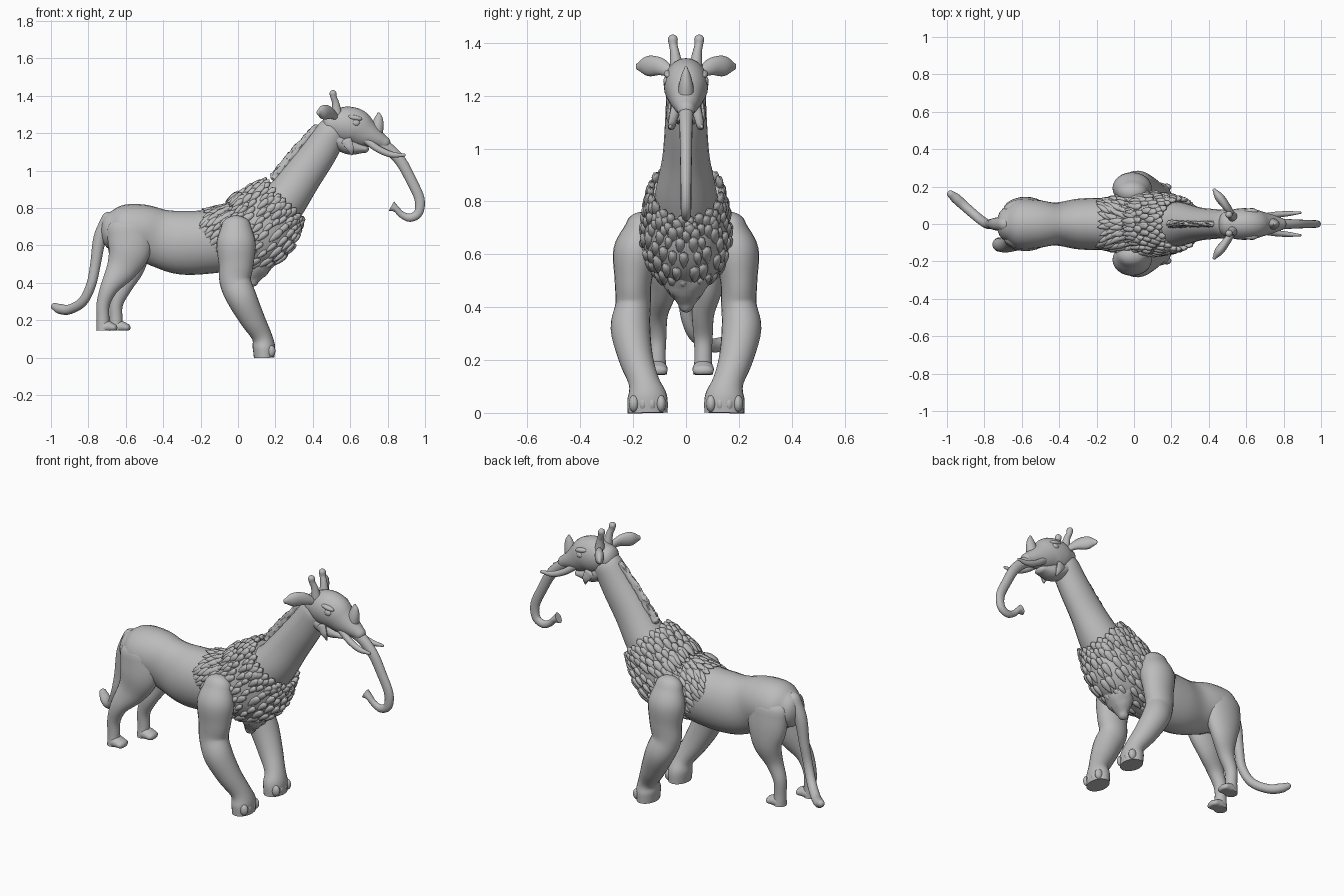
import bpy, bmesh, math, random
from mathutils import Vector, Matrix

cube = bpy.data.objects.get("Cube")
if cube:
    bpy.data.objects.remove(cube, do_unlink=True)
random.seed(4)

grey = bpy.data.materials.new("plain grey")
grey.use_nodes = True
colour = (.5, .5, .5, 1)
grey.diffuse_color = colour
grey.node_tree.nodes["Principled BSDF"].inputs["Base Color"].default_value = colour


def finish(name, bm, sharp=50):
    """Turn a bmesh into a smooth shaded grey object."""
    bmesh.ops.recalc_face_normals(bm, faces=bm.faces[:])
    mesh = bpy.data.meshes.new(name)
    bm.to_mesh(mesh)
    bm.free()
    obj = bpy.data.objects.new(name, mesh)
    bpy.context.collection.objects.link(obj)
    mesh.materials.append(grey)
    bpy.ops.object.select_all(action='DESELECT')
    obj.select_set(True)
    bpy.context.view_layer.objects.active = obj
    bpy.ops.object.shade_smooth_by_angle(angle=math.radians(sharp))
    return obj


def spline(keys, steps):
    """Catmull-Rom samples through tuples of x, y, z, side radius, other radius."""
    keys = [Vector(k) for k in keys]
    keys = [keys[0] * 2 - keys[1]] + keys + [keys[-1] * 2 - keys[-2]]
    out = []
    for a, b, c, d in zip(keys, keys[1:], keys[2:], keys[3:]):
        for i in range(steps):
            t = i / steps
            out.append((b * 2 + (c - a) * t + (a * 2 - b * 5 + c * 4 - d) * t ** 2
                        + (b * 3 - a - c * 3 + d) * t ** 3) / 2)
    return out + [keys[-2]]


def frames(keys, steps, ref, start, end):
    """Rings as centre, tangent, side and up vectors, with optional domed ends."""
    pts = spline(keys, steps)
    rings = []
    for i, p in enumerate(pts):
        ahead, behind = pts[min(i + 1, len(pts) - 1)], pts[max(i - 1, 0)]
        t = (ahead.xyz - behind.xyz) if len(p) < 4 else Vector(ahead[:3]) - Vector(behind[:3])
        t.normalize()
        side = (ref - t * ref.dot(t)).normalized()
        rings.append((Vector(p[:3]), t, side * p[3], t.cross(side) * p[4]))

    def dome(ring, sign, depth):
        c, t, s, u = ring
        r = min(s.length, u.length) * depth
        return [(c + t * sign * r * math.sin(a), t, s * math.cos(a), u * math.cos(a))
                for a in (.4, .8, 1.2, 1.5)]
    first = dome(rings[0], -1, start)[::-1] if start else []
    last = dome(rings[-1], 1, end) if end else []
    return first + rings + last


def loft(name, keys, start=1, end=1, steps=5, sides=24, ref=(0, 1, 0), mirror=1, bump=0):
    """Skin elliptical rings along a smooth path."""
    keys = [(k[0], k[1] * mirror) + tuple(k[2:]) for k in keys]
    bm = bmesh.new()
    rows = []
    for c, t, s, u in frames(keys, steps, Vector(ref), start, end):
        row = []
        for i in range(sides):
            a = math.tau * i / sides
            k = 1 + bump * random.uniform(-1, 1)
            row.append(bm.verts.new(c + (s * math.cos(a) + u * math.sin(a)) * k))
        rows.append(row)
    for r, q in zip(rows, rows[1:]):
        for i in range(sides):
            j = (i + 1) % sides
            bm.faces.new((r[i], r[j], q[j], q[i]))
    bm.faces.new(rows[0][::-1])
    bm.faces.new(rows[-1])
    return finish(name, bm)


def blob(name, centre, size, tilt=0):
    """Ellipsoid, tilted about the y axis."""
    bm = bmesh.new()
    matrix = (Matrix.Translation(centre) @ Matrix.Rotation(tilt, 4, 'Y')
              @ Matrix.Diagonal((*size, 1)))
    bmesh.ops.create_uvsphere(bm, u_segments=20, v_segments=12, radius=1, matrix=matrix)
    return finish(name, bm)


# Torso from rump to chest
loft("torso", [(-.68, 0, .68, .09, .1), (-.62, 0, .68, .13, .135), (-.52, 0, .675, .13, .145),
               (-.42, 0, .64, .115, .155), (-.3, 0, .615, .135, .17), (-.15, 0, .62, .14, .17),
               (.05, 0, .65, .13, .17)], start=.6)

# Neck, widening into the mane
loft("neck", [(.18, 0, .77, .12, .14), (.25, 0, .84, .115, .12), (.34, 0, .965, .09, .105),
              (.43, 0, 1.09, .08, .095), (.5, 0, 1.2, .075, .085)])

# Ridge of short hair down the back of the neck
loft("neck_crest", [(.2, 0, .96, .02, .03), (.3, 0, 1.09, .015, .025), (.42, 0, 1.23, .015, .02)],
     steps=12, bump=.25)

# Mane body, covered by overlapping tufts
mane = [(-.22, 0, .69, .11, .1), (-.12, 0, .66, .14, .15), (0, 0, .65, .16, .185),
        (.1, 0, .69, .165, .215), (.18, 0, .78, .15, .18), (.225, 0, .825, .135, .15)]
loft("mane", mane, start=.5, end=0)

bm = bmesh.new()
rings = frames(mane, 3, Vector((0, 1, 0)), 0, 0)
for n, (c, t, s, u) in enumerate(rings[1:]):
    count = 22
    for i in range(count):
        a = math.tau * (i + n % 2 / 2 + random.uniform(-.25, .25)) / count
        spot = c + s * math.cos(a) + u * math.sin(a)
        out = (s.normalized() * math.cos(a) / s.length + u.normalized() * math.sin(a) / u.length).normalized()
        flow = Vector((-.7, 0, -.6)) + out * .15
        flow = (flow - out * flow.dot(out) * .85).normalized()
        across = out.cross(flow).normalized()
        lift = flow.cross(across)
        basis = Matrix((flow, across, lift)).transposed().to_4x4()
        k = random.uniform(.8, 1.2)
        shape = Matrix.Diagonal((.042 * k, .017 * k, .013, 1))
        made = bmesh.ops.create_uvsphere(bm, u_segments=8, v_segments=6, radius=1)["verts"]
        for v in made:
            # Pinch each tuft toward its hanging tip
            pinch = 1 - .45 * v.co.x
            v.co.y *= pinch
            v.co.z *= pinch
        bmesh.ops.transform(bm, verts=made, matrix=Matrix.Translation(spot) @ basis @ shape)
finish("mane_tufts", bm)

# Chest beard hanging between the forelegs
loft("chest_beard", [(.13, 0, .58, .12, .1), (.1, 0, .48, .08, .07), (.08, 0, .41, .03, .03)], bump=.08)

# Heavy forelegs with fists
for label, m in (("left", 1), ("right", -1)):
    loft(label + "_foreleg", [(-.01, .17, .7, .06, .08), (-.01, .19, .61, .085, .105),
                              (-.01, .2, .5, .07, .093), (-.015, .2, .41, .067, .084),
                              (.02, .21, .32, .075, .08), (.075, .19, .21, .065, .067),
                              (.125, .16, .12, .058, .054), (.138, .147, .06, .075, .06),
                              (.14, .145, 0, .076, .055)], end=0, mirror=m)
    for i in range(4):
        blob(label + "_knuckle", (.175, m * (.095 + .034 * i), .035), (.025, .019, .032))

# Hind legs, the right one stepping back
for label, m, dx, y in (("left", 1, .07, .065), ("right", -1, 0, .11)):
    loft(label + "_hind_leg", [(-.58, .07, .69, .065, .12), (-.58, .08, .58, .065, .115),
                               (-.62 + dx / 2, .085, .48, .055, .085),
                               (-.685 + dx, y, .38, .043, .05), (-.72 + dx, y, .29, .036, .036),
                               (-.722 + dx, y, .21, .033, .034), (-.72 + dx, y, .145, .038, .036)],
         end=0, mirror=m)
    loft(label + "_hind_paw", [(-.73 + dx, y, .145, .035, .03), (-.705 + dx, y, .165, .04, .034),
                               (-.665 + dx, y, .16, .04, .022)], start=0, end=.9, mirror=m)
    # Flat sole
    for obj in (bpy.context.object,):
        for v in obj.data.vertices:
            v.co.z = max(v.co.z, .145)

# Tail sweeping out to the left
loft("tail", [(-.69, 0, .74, .04, .04), (-.738, 0, .64, .034, .035), (-.762, 0, .5, .027, .028),
              (-.785, 0, .39, .025, .026), (-.83, .03, .3, .025, .026), (-.9, .09, .258, .026, .026),
              (-.95, .135, .26, .027, .027), (-.98, .16, .273, .02, .02)])

# Head, muzzle and jaw
loft("head", [(.49, 0, 1.25, .065, .065), (.55, 0, 1.245, .082, .095), (.62, 0, 1.235, .083, .1),
              (.68, 0, 1.2, .068, .08), (.74, 0, 1.17, .05, .05), (.78, 0, 1.15, .035, .035)], start=.6)
loft("jaw", [(.52, 0, 1.17, .065, .05), (.6, 0, 1.13, .06, .045), (.68, 0, 1.115, .04, .02)])

# Trunk curling back at the tip
loft("trunk", [(.73, 0, 1.16, .035, .04), (.8, 0, 1.12, .028, .032), (.87, 0, 1.05, .024, .03),
               (.925, 0, .95, .022, .028), (.97, 0, .85, .02, .027), (.965, 0, .775, .02, .024),
               (.92, 0, .748, .018, .022), (.875, 0, .765, .016, .018), (.845, 0, .795, .02, .018),
               (.82, 0, .81, .022, .03)], end=0, sides=16)

# Nose horn
loft("nose_horn", [(.725, 0, 1.18, .034, .045), (.745, 0, 1.235, .028, .034),
                   (.752, 0, 1.28, .017, .022), (.752, 0, 1.305, .006, .008)], sides=16)

for label, m in (("left", 1), ("right", -1)):
    # Tusk, ear, skull horn, eye and cheek hair
    loft(label + "_tusk", [(.68, .035, 1.165, .02, .02), (.75, .048, 1.115, .017, .018),
                           (.82, .055, 1.086, .014, .016), (.89, .06, 1.083, .006, .008)],
         sides=12, mirror=m)
    loft(label + "_ear", [(.52, .06, 1.29, .015, .02), (.49, .1, 1.31, .022, .034),
                          (.455, .145, 1.312, .024, .038), (.43, .18, 1.31, .01, .015)],
         ref=(1, 0, 0), sides=16, mirror=m)
    loft(label + "_skull_horn", [(.53, .035, 1.3, .028, .028), (.522, .042, 1.36, .018, .019),
                                 (.512, .048, 1.39, .016, .017), (.508, .05, 1.412, .019, .019)],
         sides=16, mirror=m)
    blob(label + "_eye", (.63, m * .072, 1.255), (.022, .014, .018))
    blob(label + "_brow", (.625, m * .066, 1.282), (.04, .018, .014), .2)
    loft(label + "_cheek_hair", [(.58, .06, 1.16, .012, .03), (.6, .065, 1.12, .01, .02),
                                 (.61, .055, 1.085, .003, .005)], sides=10, mirror=m)
